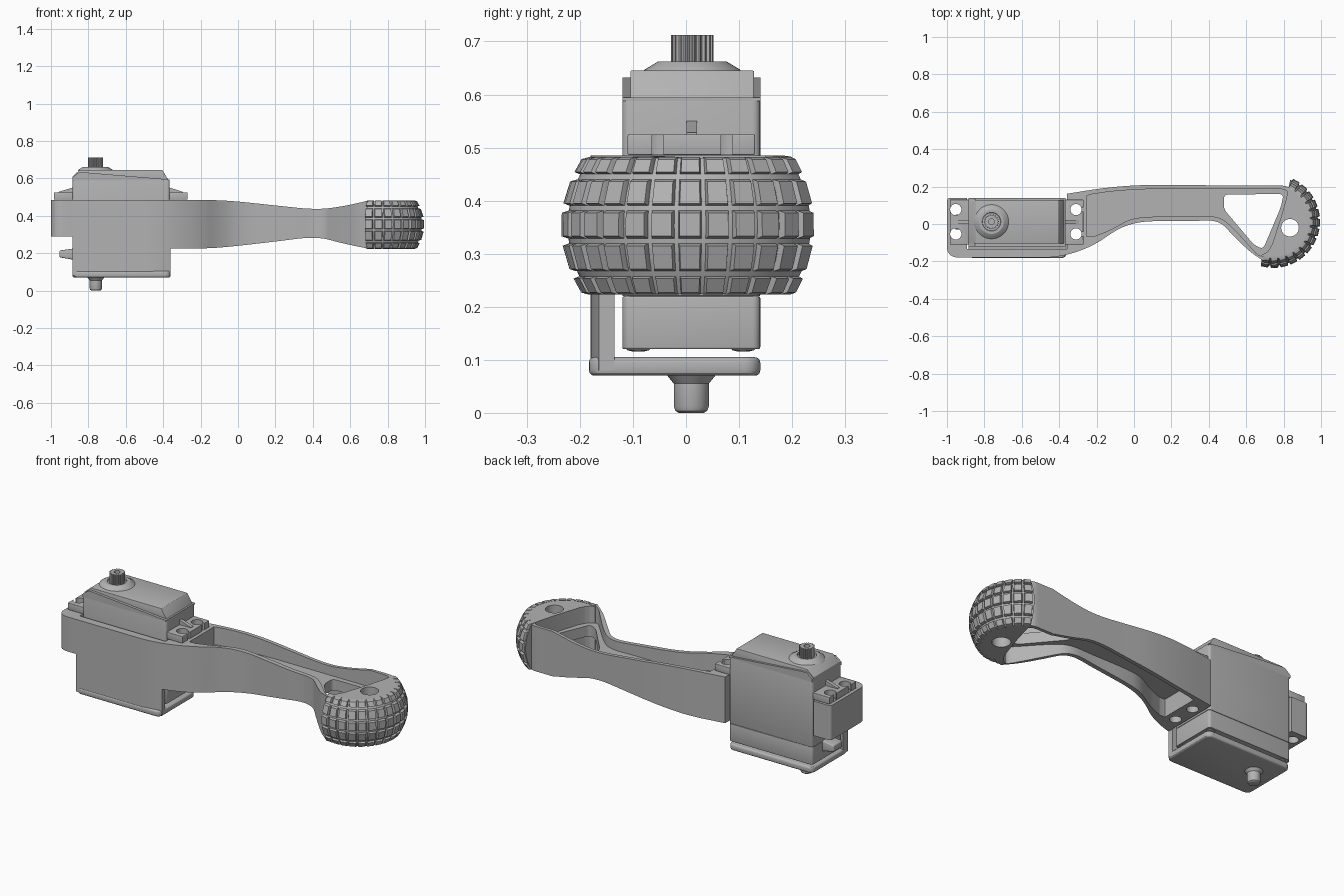
import bpy, bmesh, math
from mathutils import Vector

if "Cube" in bpy.data.objects:
    bpy.data.objects.remove(bpy.data.objects["Cube"], do_unlink=True)

GREY = (0.45, 0.45, 0.45, 1)
mat = bpy.data.materials.new("plain grey")
mat.use_nodes = True
mat.diffuse_color = GREY
mat.node_tree.nodes["Principled BSDF"].inputs["Base Color"].default_value = GREY


def finish(name, bm):
    bmesh.ops.recalc_face_normals(bm, faces=bm.faces)
    mesh = bpy.data.meshes.new(name)
    bm.to_mesh(mesh)
    bm.free()
    mesh.materials.append(mat)
    ob = bpy.data.objects.new(name, mesh)
    bpy.context.collection.objects.link(ob)
    return ob


def prism(name, pts, lo, hi, axis="Z", rounding=0, soft=0):
    """Extrude a flat outline along Z, or along Y for a side profile."""
    bm = bmesh.new()
    place = (lambda a, b: (a, b, lo)) if axis == "Z" else (lambda a, b: (a, lo, b))
    bm.faces.new([bm.verts.new(place(a, b)) for a, b in pts])
    if rounding:
        bmesh.ops.bevel(bm, geom=bm.verts[:], offset=rounding, segments=5,
                        profile=0.5, affect="VERTICES", clamp_overlap=True)
    ext = bmesh.ops.extrude_face_region(bm, geom=bm.faces[:])
    move = Vector((0, 0, hi - lo)) if axis == "Z" else Vector((0, hi - lo, 0))
    bmesh.ops.translate(bm, vec=move, verts=[g for g in ext["geom"] if isinstance(g, bmesh.types.BMVert)])
    bmesh.ops.recalc_face_normals(bm, faces=bm.faces)
    if soft:
        sharp = [e for e in bm.edges if e.calc_face_angle(0) > 0.6]
        bmesh.ops.bevel(bm, geom=sharp, offset=soft, segments=3, profile=0.5,
                        affect="EDGES", clamp_overlap=True)
    return finish(name, bm)


def box(name, x0, x1, y0, y1, z0, z1, rounding=0, soft=0):
    return prism(name, [(x0, y0), (x1, y0), (x1, y1), (x0, y1)], z0, z1, "Z", rounding, soft)


def circle(cx, cy, r, n=32):
    return [(cx + r * math.cos(2 * math.pi * i / n), cy + r * math.sin(2 * math.pi * i / n)) for i in range(n)]


def lathe(name, profile, cx, cy, n=48):
    bm = bmesh.new()
    rings = [[bm.verts.new((x, y, z)) for x, y in circle(cx, cy, r, n)] for r, z in profile]
    for a, b in zip(rings, rings[1:]):
        for i in range(n):
            j = (i + 1) % n
            bm.faces.new((a[i], a[j], b[j], b[i]))
    bm.faces.new(rings[0])
    bm.faces.new(rings[-1])
    return finish(name, bm)


def curve(pts, rounds=3):
    """Soften an open run of points by cutting its corners."""
    for _ in range(rounds):
        out = [pts[0]]
        for (ax, ay), (bx, by) in zip(pts, pts[1:]):
            out += [(ax * .75 + bx * .25, ay * .75 + by * .25), (ax * .25 + bx * .75, ay * .25 + by * .75)]
        pts = out + [pts[-1]]
    return pts


def boolean(ob, tool, operation="DIFFERENCE"):
    tool.hide_render = True
    m = ob.modifiers.new("cut", "BOOLEAN")
    m.operation, m.solver, m.object = operation, "EXACT", tool
    bpy.context.view_layer.objects.active = ob
    bpy.ops.object.modifier_apply(modifier=m.name)
    bpy.data.objects.remove(tool, do_unlink=True)


def drill(ob, x, y, r):
    boolean(ob, prism("drill", circle(x, y, r), -0.1, 0.8))


SCREWS = [(x, y) for x in (-0.953, -0.31) for y in (-0.053, 0.077)]
FOOT_HOLE = (0.834, -0.02, 0.047)

# Leg frame: plan outline intersected with the side profile
plan = curve([(-1, -0.06), (-1, -0.18), (-0.86, -0.18)])
plan += curve([(-0.6, -0.18), (-0.4, -0.18), (-0.22, -0.12), (-0.08, -0.02), (0.04, 0.015), (0.2, 0.015)])
plan += curve([(0.3, 0.015), (0.45, 0.022), (0.52, -0.05), (0.62, -0.15), (0.69, -0.195)])
plan += [(0.78, -0.16), (0.86, 0.05)]
plan += curve([(0.84, 0.16), (0.83, 0.205), (0.74, 0.205)])
plan += curve([(0.25, 0.208), (0.05, 0.21), (-0.15, 0.195), (-0.357, 0.162)])
plan += [(-0.357, 0.14)] + curve([(-0.96, 0.14), (-1, 0.14), (-1, 0.10)])
frame = prism("leg_frame", plan, 0, 0.6)
side = [(-1.1, 0.29), (-0.885, 0.29), (-0.885, 0.08), (-0.36, 0.08), (-0.36, 0.225)]
side += curve([(-0.22, 0.225), (-0.1, 0.228), (0.2, 0.262), (0.42, 0.29), (0.56, 0.252), (0.69, 0.226)])
side += [(0.95, 0.226), (0.95, 0.479)]
side += curve([(0.69, 0.479), (0.56, 0.45), (0.42, 0.432), (0.2, 0.455), (-0.05, 0.482), (-0.22, 0.485)])
side += [(-1.1, 0.485)]
boolean(frame, prism("side_profile", side, -0.5, 0.5, "Y"), "INTERSECT")
boolean(frame, box("motor_bay", -0.892, -0.358, -0.135, 0.4, -0.1, 0.7))

# Pockets above and below a thin web, and the window through it
pocket = [(-0.255, -0.068)] + curve([(-0.22, -0.068), (-0.12, -0.03), (-0.02, 0.03), (0.1, 0.04), (0.2, 0.04)])
pocket += curve([(0.3, 0.04), (0.45, 0.045), (0.53, -0.02), (0.62, -0.12), (0.68, -0.185), (0.73, -0.13), (0.75, -0.08)])
pocket += curve([(0.79, 0.05), (0.825, 0.14), (0.82, 0.187), (0.72, 0.187)])
pocket += curve([(0.25, 0.187), (0.05, 0.187), (-0.12, 0.175), (-0.22, 0.16)]) + [(-0.255, 0.15)]
for z0, z1 in ((0.385, 0.7), (0, 0.325)):
    boolean(frame, prism("pocket", pocket, z0, z1))
window = [(0.48, 0.158), (0.80, 0.16), (0.785, 0.09), (0.69, -0.135), (0.64, -0.11), (0.48, 0.08)]
boolean(frame, prism("window", window, 0.1, 0.7, rounding=0.022))
for x, y in SCREWS:
    drill(frame, x, y, 0.03)
drill(frame, *FOOT_HOLE)

# Bottom plate with the pivot stub
box("bottom_plate", -0.885, -0.36, -0.183, 0.14, 0.07, 0.105, rounding=0.03, soft=0.01)
lathe("pivot_stub", [(0.045, 0.075), (0.045, 0.07), (0.033, 0.055), (0.033, 0.012), (0.03, 0.004), (0.024, 0)], -0.76, 0.01)

# Rounded foot
FX, FY, MID, HALF = 0.745, 0.015, 0.352, 0.128


def barrel(z):
    return 0.238 - 0.04 * ((z - MID) / HALF) ** 2


heights = [MID - HALF + 2 * HALF * i / 12 for i in range(13)]
foot = lathe("foot_core", [(barrel(z), z) for z in heights], FX, FY, 96)
clip = [(0.682, -0.3), (1.1, -0.3), (1.1, 0.3), (0.85, 0.3), (0.825, 0.19), (0.815, 0.14), (0.79, 0.05), (0.74, -0.105), (0.715, -0.15), (0.682, -0.165)]
boolean(foot, prism("foot_clip", clip, 0.1, 0.6), "INTERSECT")
drill(foot, *FOOT_HOLE)

# Tread blocks in rows around the foot
bm = bmesh.new()
rows = [(0.223, 0.257), (0.267, 0.319), (0.329, 0.381), (0.391, 0.440), (0.450, 0.482)]
for z0, z1 in rows:
    for col in range(14):
        mid = math.radians(-101 + 12.4 * col)
        rings = []
        for lift, half, inset in ((-0.012, 5.4, 0), (0.002, 5.2, 0), (0.013, 4.4, 0.004)):
            ring = []
            for s, z in ((-1, z0 + inset), (1, z0 + inset), (1, z1 - inset), (-1, z1 - inset)):
                a, r = mid + s * math.radians(half), barrel(z) + lift
                ring.append(bm.verts.new((FX + r * math.cos(a), FY + r * math.sin(a), z)))
            rings.append(ring)
        for a, b in zip(rings, rings[1:]):
            for i in range(4):
                bm.faces.new((a[i], a[i - 3], b[i - 3], b[i]))
        bm.faces.new(rings[0])
        bm.faces.new(rings[-1])
finish("foot_tread", bm)

# Motor case in stacked sections
X0, X1 = -0.885, -0.365
box("motor_base", X0, X1, -0.12, 0.14, 0.12, 0.22, rounding=0.015, soft=0.004)
box("motor_middle", X0, X1, -0.12, 0.14, 0.22, 0.59, rounding=0.015, soft=0.002)
prism("motor_shoulder", [(X0, 0.588), (X1, 0.588), (X1, 0.594), (-0.82, 0.632), (-0.85, 0.632), (X0, 0.605)], -0.12, 0.14, "Y")
prism("motor_cap", [(X0, 0.588), (X1 - 0.005, 0.588), (-0.405, 0.645), (-0.845, 0.645), (X0, 0.61)], -0.105, 0.128, "Y", soft=0.002)

# Mounting lugs with slotted screw holes and a centre rib
for label, x0, x1, outer, inner in (("left", -0.27, -0.37, -0.25, -0.31), ("right", -0.985, -0.88, -1.02, -0.953)):
    lug = box(label + "_lug", min(x0, x1), max(x0, x1), -0.11, 0.13, 0.486, 0.525, soft=0.003)
    for x, y in SCREWS:
        if x == inner:
            drill(lug, x, y, 0.03)
            boolean(lug, box("slot", min(outer, x), max(outer, x), y - 0.011, y + 0.011, 0.4, 0.6))
    tip = x0 + (x1 - x0) * 0.25
    prism(label + "_lug_rib", [(tip, 0.52), (x1, 0.52), (x1, 0.552), (tip, 0.528)], 0.001, 0.021, "Y")

# Output collar and splined shaft
CX, CY = -0.762, 0.012
lathe("shaft_collar", [(0.095, 0.64), (0.09, 0.647), (0.065, 0.662), (0.05, 0.662), (0.048, 0.656)], CX, CY)
teeth = []
for i in range(80):
    a, r = math.tau * i / 80, (0.04, 0.04, 0.035, 0.035)[i % 4]
    teeth.append((CX + r * math.cos(a), CY + r * math.sin(a)))
shaft = prism("splined_shaft", teeth, 0.65, 0.712)
boolean(shaft, prism("shaft_bore", circle(CX, CY, 0.016), 0.68, 0.8))

# Case screws under the motor and the cable outlet
for x in (-0.85, -0.40):
    for y in (-0.09, 0.108):
        lathe("case_screw", [(0.028, 0.136), (0.028, 0.126), (0.02, 0.118), (0.012, 0.116)], x, y, 24)
prism("cable_outlet", [(-0.955, 0.178), (-0.88, 0.165), (-0.88, 0.225), (-0.9, 0.222), (-0.955, 0.214)], -0.03, 0.05, "Y", soft=0.006)

# Smooth shading with sharp edges kept
bpy.ops.object.select_all(action="DESELECT")
for ob in bpy.context.collection.objects:
    if ob.type == "MESH":
        ob.select_set(True)
        bpy.context.view_layer.objects.active = ob
bpy.ops.object.shade_smooth_by_angle(angle=math.radians(30))
